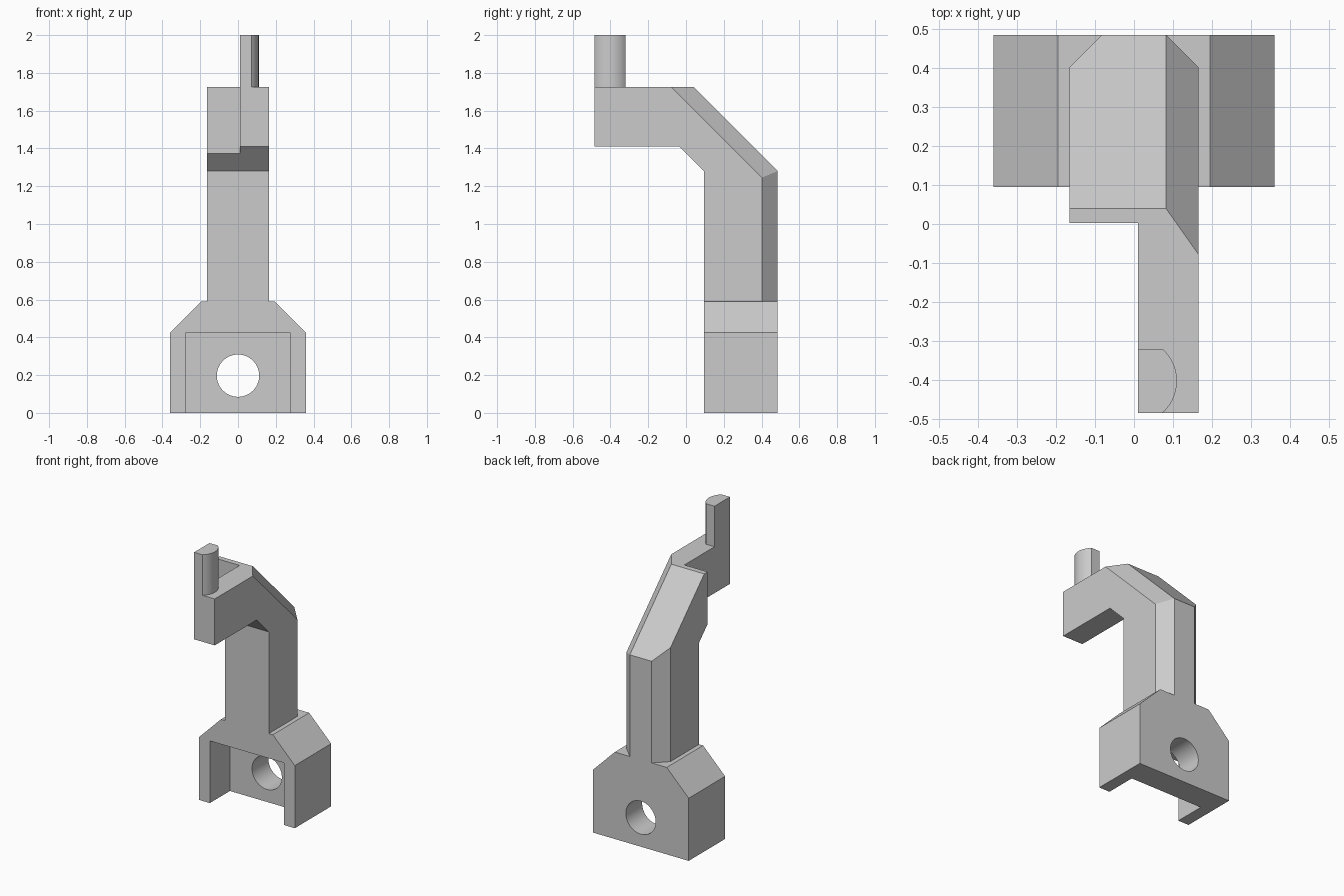
import bpy, bmesh, math
from mathutils import Vector

cube = bpy.data.objects.get("Cube")
if cube:
    bpy.data.objects.remove(cube, do_unlink=True)

grey = bpy.data.materials.new("plain grey")
grey.use_nodes = True
grey.diffuse_color = (0.6, 0.6, 0.6, 1)
grey.node_tree.nodes["Principled BSDF"].inputs["Base Color"].default_value = (0.6, 0.6, 0.6, 1)


def prism(name, profile, place, lo, hi, chamfers=()):
    """Extrude a 2D profile from lo to hi; place(a, b, t) gives 3D points.
    Each chamfer (point, normal) trims and caps the solid."""
    bm = bmesh.new()
    ends = [[bm.verts.new(place(a, b, t)) for a, b in profile] for t in (lo, hi)]
    for ring in ends:
        bm.faces.new(ring)
    n = len(profile)
    for i in range(n):
        j = (i + 1) % n
        bm.faces.new((ends[0][i], ends[0][j], ends[1][j], ends[1][i]))
    for point, normal in chamfers:
        geom = bm.verts[:] + bm.edges[:] + bm.faces[:]
        cut = bmesh.ops.bisect_plane(bm, geom=geom, plane_co=point, plane_no=Vector(normal).normalized(),
                                     dist=1e-5, clear_outer=True)["geom_cut"]
        edges = [e for e in cut if isinstance(e, bmesh.types.BMEdge)]
        bmesh.ops.holes_fill(bm, edges=edges, sides=0)
    bmesh.ops.recalc_face_normals(bm, faces=bm.faces[:])
    mesh = bpy.data.meshes.new(name)
    bm.to_mesh(mesh)
    bm.free()
    mesh.materials.append(grey)
    obj = bpy.data.objects.new(name, mesh)
    bpy.context.collection.objects.link(obj)
    return obj


def activate(obj):
    bpy.ops.object.select_all(action='DESELECT')
    obj.select_set(True)
    bpy.context.view_layer.objects.active = obj


def subtract(obj, cutter):
    cutter.hide_render = True
    mod = obj.modifiers.new("cut", 'BOOLEAN')
    mod.operation = 'DIFFERENCE'
    mod.solver = 'EXACT'
    mod.object = cutter
    activate(obj)
    bpy.ops.object.modifier_apply(modifier=mod.name)
    bpy.data.objects.remove(cutter, do_unlink=True)


def smooth(obj):
    activate(obj)
    bpy.ops.object.shade_smooth_by_angle(angle=math.radians(25))


def along_x(y, z, x):
    return (x, y, z)


def along_y(x, z, y):
    return (x, y, z)


def along_z(x, y, z):
    return (x, y, z)


def arc(cx, cy, r, start, end, steps):
    return [(cx + r * math.cos(start + (end - start) * i / steps),
             cy + r * math.sin(start + (end - start) * i / steps)) for i in range(steps + 1)]


FRONT, BACK, TOP = 0.095, 0.485, 1.725
HALF, BEVEL, RADIUS = 0.165, 0.083, 0.112

# Foot block with sloped shoulders, front pocket and round through hole
half = [(0.36, 0), (0.36, 0.425), (0.195, 0.59)]
foot = prism("foot_block", half + [(-x, z) for x, z in reversed(half)], along_y, FRONT, BACK)
pocket = [(-0.278, -0.1), (0.278, -0.1), (0.278, 0.422), (-0.278, 0.422)]
subtract(foot, prism("pocket_cutter", pocket, along_y, FRONT - 0.1, 0.31))
hole = arc(0, 0.197, RADIUS, 0, math.tau, 64)[:-1]
subtract(foot, prism("hole_cutter", hole, along_y, 0.2, 0.6))
smooth(foot)

# Bent post and arm, with chamfered rear edges
side = [(FRONT, 0.59), (BACK, 0.59), (BACK, 1.28), (0.04, TOP), (-BACK, TOP),
        (-BACK, 1.41), (-0.035, 1.41), (FRONT, 1.28)]
inner = HALF - BEVEL
diagonal = math.sqrt(0.5)
arm = prism("bent_arm", side, along_x, -HALF, HALF, [
    ((inner, BACK, 1), (1, 1, 0)),
    ((-inner, BACK, 1), (-1, 1, 0)),
    ((inner, 0.04, TOP), (1, diagonal, diagonal)),
])

# The arm reaches forward on its left half only
notch = [(-0.6, 1.1), (0.003, 1.1), (0.003, 1.9), (-0.6, 1.9)]
subtract(arm, prism("notch_cutter", notch, along_x, -0.3, 0.01))

# Half-round upright pin with flat front, back and inner sides
reach = 0.0825
swing = math.asin(reach / 0.11)
curve = arc(0, reach - BACK, 0.11, -swing, swing, 24)
pin = prism("pin", [(0.01, -BACK)] + curve + [(0.01, 2 * reach - BACK)], along_z, TOP, 2.0)
smooth(pin)
